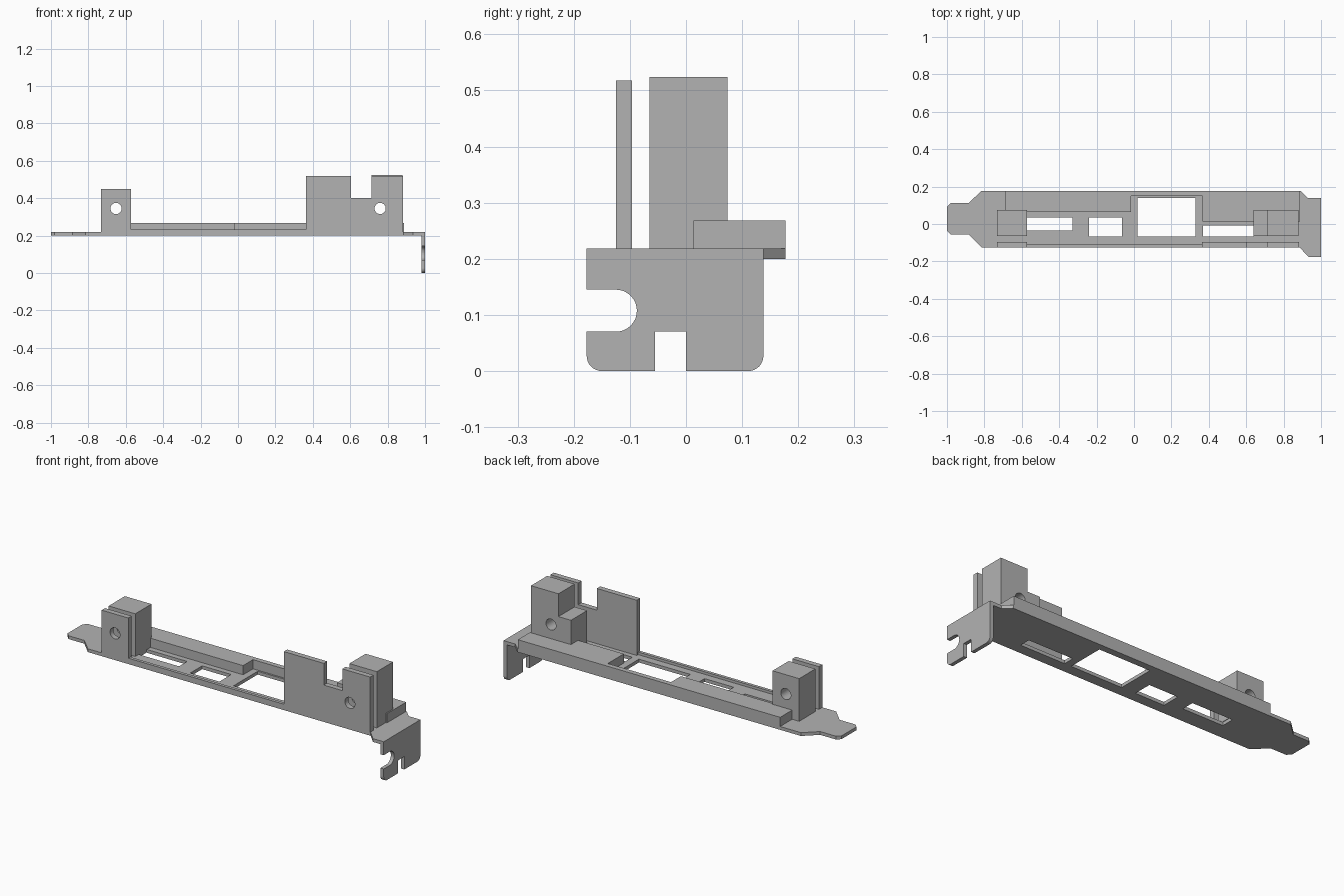
import bpy, bmesh
from math import cos, sin, pi
from mathutils import Matrix

cube = bpy.data.objects.get("Cube")
if cube:
    bpy.data.objects.remove(cube)

grey = bpy.data.materials.new("plain grey")
grey.use_nodes = True
grey.diffuse_color = (0.45, 0.45, 0.45, 1)
grey.node_tree.nodes["Principled BSDF"].inputs["Base Color"].default_value = grey.diffuse_color

# Drawing planes: columns give the directions of profile u, profile v and depth
PLANES = {
    "XY": Matrix(((1, 0, 0, 0), (0, 1, 0, 0), (0, 0, 1, 0), (0, 0, 0, 1))),
    "XZ": Matrix(((1, 0, 0, 0), (0, 0, -1, 0), (0, 1, 0, 0), (0, 0, 0, 1))),
    "YZ": Matrix(((0, 0, 1, 0), (1, 0, 0, 0), (0, 1, 0, 0), (0, 0, 0, 1))),
}
AXIS = {"XY": 2, "XZ": 1, "YZ": 0}


def rect(u0, u1, v0, v1):
    return [(u0, v0), (u1, v0), (u1, v1), (u0, v1)]


def arc(u, v, r, start, end, steps=8):
    angles = [(start + (end - start) * i / steps) * pi / 180 for i in range(steps + 1)]
    return [(u + r * cos(a), v + r * sin(a)) for a in angles]


def circle(u, v, r):
    return arc(u, v, r, 0, 360, 32)[:-1]


def slab(name, plane, lo, hi, *loops):
    """Extrude an outline, with any further loops as holes, from lo to hi."""
    curve = bpy.data.curves.new(name + "_profile", "CURVE")
    curve.dimensions = "2D"
    curve.fill_mode = "BOTH"
    curve.extrude = (hi - lo) / 2
    for loop in loops:
        spline = curve.splines.new("POLY")
        spline.points.add(len(loop) - 1)
        for point, (u, v) in zip(spline.points, loop):
            point.co = (u, v, 0, 1)
        spline.use_cyclic_u = True
    helper = bpy.data.objects.new(name + "_profile", curve)
    bpy.context.collection.objects.link(helper)
    bpy.context.view_layer.update()
    graph = bpy.context.evaluated_depsgraph_get()
    mesh = bpy.data.meshes.new_from_object(helper.evaluated_get(graph))
    bpy.data.objects.remove(helper)

    shift = [0, 0, 0]
    shift[AXIS[plane]] = (lo + hi) / 2
    bm = bmesh.new()
    bm.from_mesh(mesh)
    bm.transform(Matrix.Translation(shift) @ PLANES[plane])
    bmesh.ops.remove_doubles(bm, verts=bm.verts, dist=0.0001)
    bmesh.ops.recalc_face_normals(bm, faces=bm.faces)
    for face in bm.faces:
        face.smooth = False
        face.material_index = 0
    bm.to_mesh(mesh)
    bm.free()
    mesh.name = name
    mesh.materials.clear()
    mesh.materials.append(grey)
    obj = bpy.data.objects.new(name, mesh)
    bpy.context.collection.objects.link(obj)
    return obj


BOTTOM, TOP, RIDGE = 0.2, 0.218, 0.268
FRONT, BACK = -0.125, 0.177

# Base plate with tongue, flared end and four port openings
plate = [(-0.98, -0.055), (-0.885, -0.055), (-0.815, FRONT), (0.885, FRONT),
         (0.935, -0.177), (1, -0.177), (1, 0.138), (0.93, 0.138), (0.89, BACK),
         (-0.815, BACK), (-0.885, 0.112), (-0.98, 0.112), (-1, 0.092), (-1, -0.035)]
slab("base_plate", "XY", BOTTOM, TOP, plate,
     rect(-0.575, -0.33, -0.035, 0.035),
     rect(-0.24, -0.065, -0.067, 0.035),
     rect(0.02, 0.33, -0.067, 0.14),
     rect(0.37, 0.64, -0.067, -0.007))

# Bent mounting tab with screw slot and key notch
tab = [(-0.177, TOP), (-0.177, 0.145)]
tab += arc(-0.125, 0.1075, 0.0375, 90, -90, 16)
tab += [(-0.177, 0.07)] + arc(-0.15, 0.027, 0.027, 180, 270)
tab += [(-0.055, 0), (-0.055, 0.07), (0, 0.07), (0, 0)]
tab += arc(0.111, 0.027, 0.027, 270, 360) + [(0.138, TOP)]
slab("mounting_tab", "YZ", 0.98, 1, tab)

# Rear stiffening ridge, stepped around the openings
slab("rear_ridge", "XY", TOP, RIDGE,
     [(-0.69, 0.065), (-0.015, 0.065), (-0.015, 0.15), (0.365, 0.15),
      (0.365, 0.013), (0.887, 0.013), (0.887, BACK), (-0.69, BACK)])

# Low front lip
slab("front_lip", "XZ", FRONT, -0.108, rect(-0.572, 0.363, TOP, 0.232))

# Upright front walls with screw holes
left_hole = circle(-0.652, 0.345, 0.03)
right_hole = circle(0.76, 0.345, 0.03)
slab("small_front_wall", "XZ", FRONT, -0.096, rect(-0.732, -0.572, TOP, 0.45), left_hole)
slab("large_front_wall", "XZ", FRONT, -0.096,
     [(0.363, TOP), (0.882, TOP), (0.882, 0.518), (0.715, 0.518),
      (0.715, 0.4), (0.603, 0.4), (0.603, 0.518), (0.363, 0.518)], right_hole)

# Thick posts behind the walls, bored through
slab("small_post", "XZ", -0.065, 0.074, rect(-0.732, -0.572, TOP, 0.45), left_hole)
slab("stepped_post", "XZ", -0.065, 0.074,
     [(0.64, TOP), (0.88, TOP), (0.88, 0.524), (0.715, 0.524),
      (0.715, 0.4), (0.64, 0.4)], right_hole)
